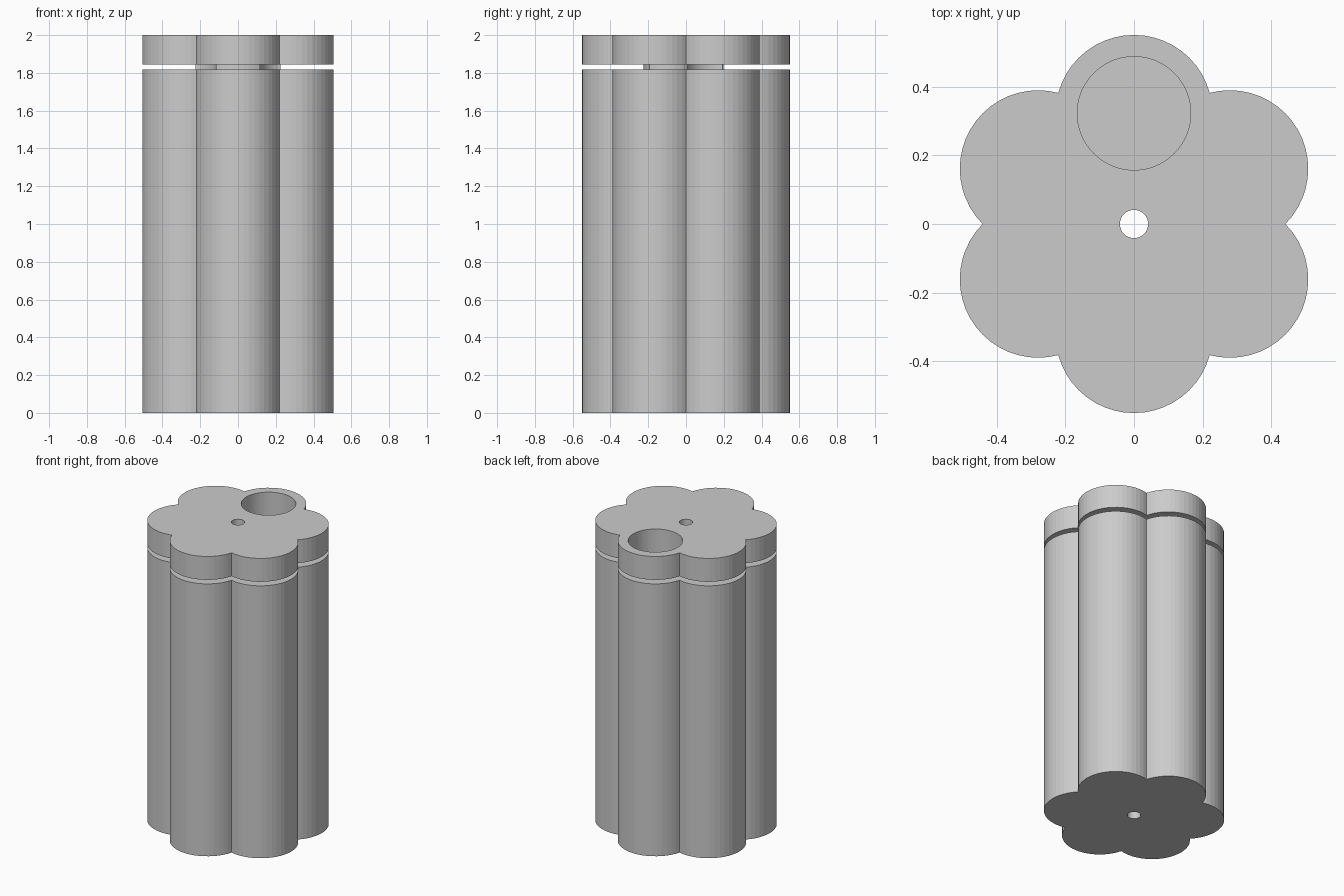
import bpy, bmesh, math

if "Cube" in bpy.data.objects:
    bpy.data.objects.remove(bpy.data.objects["Cube"])

LOBES = 6
RING = 0.322       # distance of lobe centres from the axis
LOBE_R = 0.228
BORE_R = 0.165
HUB_R = 0.225
PIN_R = 0.041
BODY_TOP = 1.817
LID_BOTTOM = 1.844
FLOOR = 0.06

grey = bpy.data.materials.new("plain grey")
grey.diffuse_color = (0.6, 0.6, 0.6, 1)
grey.use_nodes = True
grey.node_tree.nodes["Principled BSDF"].inputs["Base Color"].default_value = grey.diffuse_color


def prism(name, pts, z0, z1):
    """Extrude a closed 2D outline between two heights."""
    bm = bmesh.new()
    low = [bm.verts.new((x, y, z0)) for x, y in pts]
    high = [bm.verts.new((x, y, z1)) for x, y in pts]
    n = len(pts)
    bm.faces.new(low[::-1])
    bm.faces.new(high)
    for i in range(n):
        j = (i + 1) % n
        bm.faces.new((low[i], low[j], high[j], high[i]))
    mesh = bpy.data.meshes.new(name)
    bm.to_mesh(mesh)
    bm.free()
    mesh.materials.append(grey)
    ob = bpy.data.objects.new(name, mesh)
    bpy.context.collection.objects.link(ob)
    return ob


def circle(cx, cy, r, n):
    return [(cx + r * math.cos(2 * math.pi * i / n),
             cy + r * math.sin(2 * math.pi * i / n)) for i in range(n)]


def lobe_centre(k):
    a = math.pi / 2 + k * 2 * math.pi / LOBES
    return a, RING * math.cos(a), RING * math.sin(a)


def flower(steps=20):
    """Outline of six overlapping circles."""
    h = math.pi / LOBES
    cusp = RING * math.cos(h) + math.sqrt(LOBE_R ** 2 - (RING * math.sin(h)) ** 2)
    half = math.atan2(cusp * math.sin(h), cusp * math.cos(h) - RING)
    pts = []
    for k in range(LOBES):
        a, cx, cy = lobe_centre(k)
        for i in range(steps):
            t = a - half + 2 * half * i / steps
            pts.append((cx + LOBE_R * math.cos(t), cy + LOBE_R * math.sin(t)))
    return pts


def cut(ob, cutters):
    """Subtract each cutter in turn and bake the result."""
    for c in cutters:
        m = ob.modifiers.new("cut", 'BOOLEAN')
        m.operation = 'DIFFERENCE'
        m.solver = 'EXACT'
        m.object = c
    bpy.context.view_layer.update()
    dg = bpy.context.evaluated_depsgraph_get()
    mesh = bpy.data.meshes.new_from_object(ob.evaluated_get(dg))
    ob.modifiers.clear()
    ob.data = mesh


# Main parts
body = prism("body", flower(), 0, BODY_TOP)
hub = prism("hub", circle(0, 0, HUB_R, 48), BODY_TOP, LID_BOTTOM)
lid = prism("lid", flower(), LID_BOTTOM, 2.0)

# Helpers: central pin hole and five bores (the front lobe stays solid)
pin = prism("pin_cutter", circle(0, 0, PIN_R, 32), -0.5, 2.5)
bores = []
for k in range(LOBES):
    if k == 3:
        continue
    _, cx, cy = lobe_centre(k)
    bores.append(prism("bore_cutter", circle(cx, cy, BORE_R, 64), FLOOR, 2.5))

cut(body, [pin] + bores)
cut(hub, [pin] + bores)
cut(lid, [pin, bores[0]])

for c in [pin] + bores:
    bpy.data.objects.remove(c, do_unlink=True)
